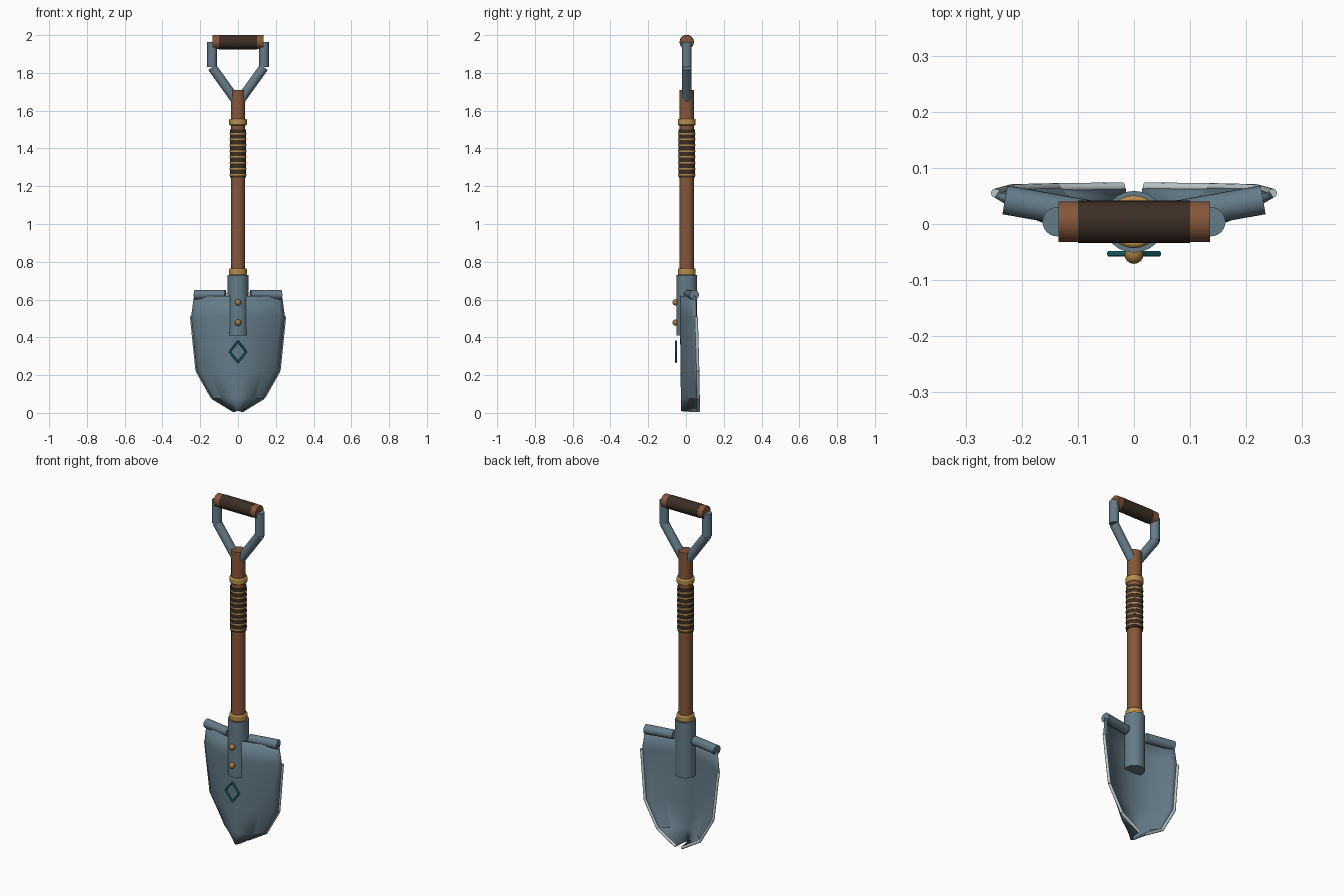
import bpy, bmesh, math
from mathutils import Vector

cube = bpy.data.objects.get("Cube")
if cube:
    bpy.data.objects.remove(cube, do_unlink=True)


def material(name, rgb):
    m = bpy.data.materials.new(name)
    m.use_nodes = True
    m.diffuse_color = (*rgb, 1)
    m.node_tree.nodes["Principled BSDF"].inputs["Base Color"].default_value = (*rgb, 1)
    return m


steel = material("blue steel", (0.13, 0.2, 0.25))
edge_steel = material("bright edge", (0.5, 0.58, 0.6))
wood = material("wood", (0.24, 0.095, 0.042))
leather = material("dark leather", (0.045, 0.027, 0.018))
brass = material("brass", (0.48, 0.27, 0.07))
copper = material("rivet bronze", (0.4, 0.2, 0.05))
teal = material("teal inlay", (0.01, 0.26, 0.31))

AXIS = 0.004  # depth of the shaft axis


def finish(name, bm, mat):
    mesh = bpy.data.meshes.new(name)
    bm.to_mesh(mesh)
    bm.free()
    mesh.materials.append(mat)
    for p in mesh.polygons:
        p.use_smooth = True
    mesh.set_sharp_from_angle(angle=math.radians(35))
    obj = bpy.data.objects.new(name, mesh)
    bpy.context.collection.objects.link(obj)
    return obj


def add_rod(bm, a, b, r, sides=24):
    a, b = Vector(a), Vector(b)
    d = b - a
    verts = bmesh.ops.create_cone(bm, cap_ends=True, segments=sides, radius1=r,
                                  radius2=r, depth=d.length)["verts"]
    mat = d.to_track_quat('Z', 'Y').to_matrix().to_4x4()
    mat.translation = (a + b) / 2
    bmesh.ops.transform(bm, matrix=mat, verts=verts)


def rod(name, a, b, r, mat, sides=24):
    bm = bmesh.new()
    add_rod(bm, a, b, r, sides)
    return finish(name, bm, mat)


def upright(name, z0, z1, r, mat):
    return rod(name, (0, AXIS, z0), (0, AXIS, z1), r, mat)


# Shaft, socket and collars
upright("shaft", 0.6, 1.71, 0.038, wood)
upright("socket", 0.41, 0.73, 0.055, steel)
for name, z0, z1 in (("lower_collar", 0.728, 0.765), ("upper_collar", 1.522, 1.557)):
    collar = upright(name, z0, z1, 0.047, brass)
    bev = collar.modifiers.new("rounding", 'BEVEL')
    bev.width, bev.segments = 0.006, 2

# Leather hand wrap with thin brass bands
upright("shaft_wrap", 1.245, 1.5, 0.0435, leather)
for i in range(8):
    z = 1.262 + i * 0.031
    upright("wrap_band", z - 0.004, z + 0.004, 0.0455, brass)

# D-shaped handle
rod("grip", (-0.135, AXIS, 1.963), (0.135, AXIS, 1.963), 0.0365, wood)
rod("grip_wrap", (-0.1, AXIS, 1.963), (0.1, AXIS, 1.963), 0.038, leather)
for s, side in ((1, "left"), (-1, "right")):
    rod(side + "_handle_post", (s * 0.137, AXIS, 1.83), (s * 0.137, AXIS, 1.963), 0.026, steel)
    rod(side + "_handle_arm", (s * 0.137, AXIS, 1.83), (s * 0.015, AXIS, 1.66), 0.025, steel)
    # Foot rests on the blade shoulders
    rod(side + "_foot_rest", (s * 0.066, 0.014, 0.625), (s * 0.23, 0.043, 0.625), 0.026, steel)

# Dished blade: half width, height, centre depth and rim depth of each row
rows = [(0.23, 0.62, -0.026, 0.048), (0.245, 0.51, -0.026, 0.052),
        (0.216, 0.225, -0.023, 0.06), (0.134, 0.08, -0.021, 0.062),
        (0.018, 0.01, -0.02, 0.063)]
COLS = 20
bm = bmesh.new()
grid = []
for w, z, mid, rim in rows:
    us = [2 * j / COLS - 1 for j in range(COLS + 1)]
    grid.append([bm.verts.new((u * w, mid + (rim - mid) * u * u, z)) for u in us])
for top, low in zip(grid, grid[1:]):
    for j in range(COLS):
        bm.faces.new((top[j], low[j], low[j + 1], top[j + 1]))
blade = finish("blade", bm, steel)
solid = blade.modifiers.new("thickness", 'SOLIDIFY')
solid.thickness, solid.offset = 0.012, 0

# Sharpened rim along both sides of the blade
for s, side in ((1, "left"), (-1, "right")):
    bm = bmesh.new()
    pts = [(s * (w + 0.002), rim + 0.003, z) for w, z, mid, rim in rows[1:]]
    for a, b in zip(pts, pts[1:]):
        add_rod(bm, a, b, 0.008, 12)
    finish(side + "_cutting_edge", bm, edge_steel)

# Rivets on the socket
for name, z in (("upper_rivet", 0.585), ("lower_rivet", 0.478)):
    bm = bmesh.new()
    bmesh.ops.create_uvsphere(bm, u_segments=16, v_segments=10, radius=0.017)
    bmesh.ops.translate(bm, verts=bm.verts, vec=(0, -0.054, z))
    finish(name, bm, copper)

# Diamond emblem
bm = bmesh.new()
corners = [(0, -0.053, 0.38), (0.044, -0.053, 0.324), (0, -0.053, 0.268), (-0.044, -0.053, 0.324)]
for i in range(4):
    add_rod(bm, corners[i], corners[(i + 1) % 4], 0.0055, 10)
finish("diamond_inlay", bm, teal)
